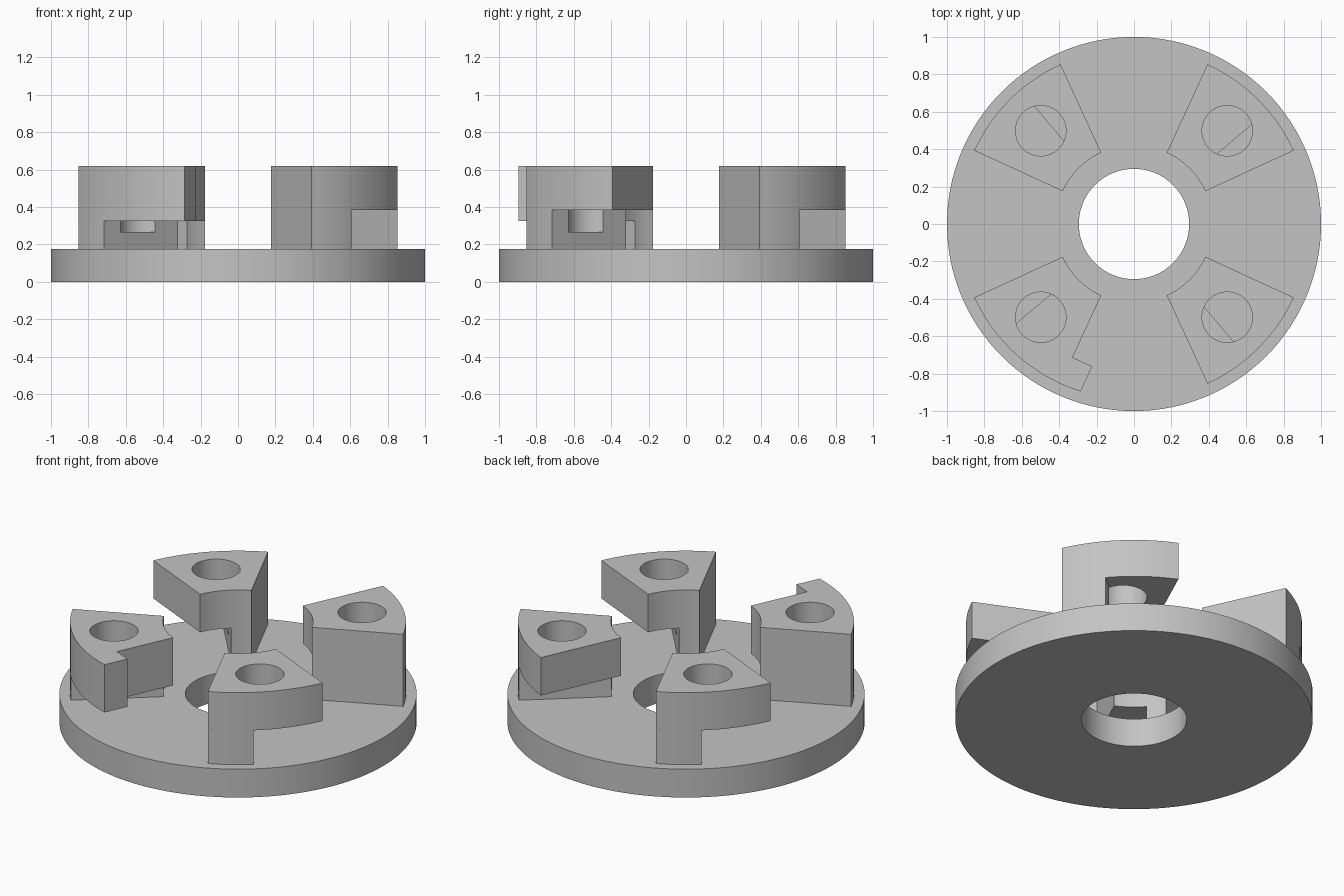
import bpy
import bmesh
from math import asin, cos, radians, sin

cube = bpy.data.objects.get("Cube")
if cube:
    bpy.data.objects.remove(cube, do_unlink=True)

grey = bpy.data.materials.new("plain grey")
grey.use_nodes = True
colour = (0.55, 0.55, 0.55, 1)
grey.diffuse_color = colour
grey.node_tree.nodes["Principled BSDF"].inputs["Base Color"].default_value = colour

# Main dimensions
INNER, OUTER = 0.42, 0.94
START, SPLIT, END = radians(24.7), radians(40.3), radians(65.3)
BASE_TOP, JAW_BOTTOM, HOOK_BOTTOM, TOP = 0.175, 0.385, 0.325, 0.62
HOLE_FLOOR, HOLE_RADIUS, HOLE_DISTANCE = 0.265, 0.135, 0.705


def arc(radius, a, b, steps=24):
    return [(radius * cos(a + (b - a) * i / steps),
             radius * sin(a + (b - a) * i / steps)) for i in range(steps + 1)]


def circle(radius, x=0, y=0, sides=96):
    ring = arc(radius, 0, radians(360), sides)[:-1]
    return [(x + px, y + py) for px, py in ring]


def turned(points, angle):
    c, s = cos(angle), sin(angle)
    return [(x * c - y * s, x * s + y * c) for x, y in points]


def prism(name, outline, bottom, top):
    """Extrude a counter-clockwise outline upwards."""
    bm = bmesh.new()
    face = bm.faces.new([bm.verts.new((x, y, bottom)) for x, y in outline])
    new = bmesh.ops.extrude_face_region(bm, geom=[face])["geom"]
    verts = [v for v in new if isinstance(v, bmesh.types.BMVert)]
    bmesh.ops.translate(bm, verts=verts, vec=(0, 0, top - bottom))
    bmesh.ops.recalc_face_normals(bm, faces=bm.faces)
    mesh = bpy.data.meshes.new(name)
    bm.to_mesh(mesh)
    bm.free()
    mesh.materials.append(grey)
    obj = bpy.data.objects.new(name, mesh)
    bpy.context.collection.objects.link(obj)
    return obj


def drill(obj, outline, bottom, top):
    """Cut a hole, then shade the part with sharp edges kept."""
    cutter = prism("hole_cutter", outline, bottom, top)
    cutter.hide_render = True
    mod = obj.modifiers.new("hole", 'BOOLEAN')
    mod.operation = 'DIFFERENCE'
    mod.solver = 'EXACT'
    mod.object = cutter
    bpy.ops.object.select_all(action='DESELECT')
    obj.select_set(True)
    bpy.context.view_layer.objects.active = obj
    bpy.ops.object.modifier_apply(modifier=mod.name)
    bpy.data.objects.remove(cutter, do_unlink=True)
    bpy.ops.object.shade_smooth_by_angle(angle=radians(30))


# Base disc with central bore
base = prism("base_disc", circle(1, sides=128), 0, BASE_TOP)
drill(base, circle(0.295), -0.1, 0.3)

# Narrow foot and wide overhanging jaw outlines
foot_outline = arc(OUTER, START, SPLIT) + arc(INNER, SPLIT, START)
jaw_outline = arc(OUTER, START, END) + arc(INNER, END, START)

# Jaw with a hooked tab along its free edge
reach = 0.115
tab_corners = [(x * cos(END) - y * sin(END), x * sin(END) + y * cos(END))
               for x, y in ((0.785, reach), (0.785, 0))]
hook_outline = (arc(OUTER, START, END + asin(reach / OUTER))
                + tab_corners + arc(INNER, END, START))

hole = circle(HOLE_RADIUS, HOLE_DISTANCE * cos(radians(45)),
              HOLE_DISTANCE * sin(radians(45)), 64)

# Four clamps around the bore; the front right one carries the hook
for i, place in enumerate(("back_left", "back_right", "front_right", "front_left")):
    angle = radians(90 * i)
    hooked = place == "front_right"
    level = HOOK_BOTTOM if hooked else JAW_BOTTOM
    foot = prism(place + "_foot", turned(foot_outline, angle), BASE_TOP, level)
    jaw = prism(place + "_jaw", turned(hook_outline if hooked else jaw_outline, angle),
                level, TOP)
    for part in (foot, jaw):
        drill(part, turned(hole, angle), HOLE_FLOOR, TOP + 0.1)
